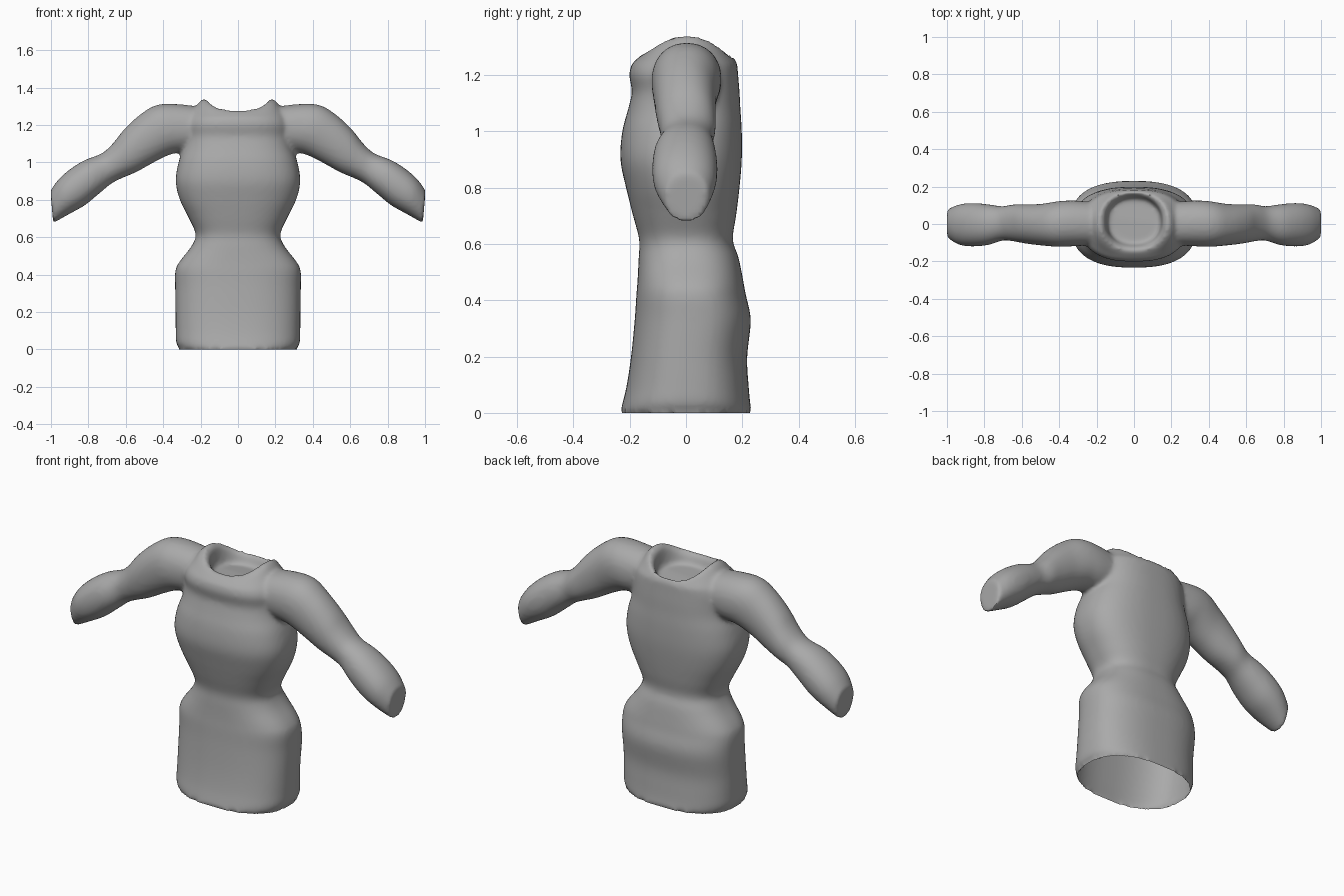
import bpy, bmesh, math
from mathutils import Vector

if "Cube" in bpy.data.objects:
    bpy.data.objects.remove(bpy.data.objects["Cube"])

SEG = 64


def spline(rows, steps=4):
    """Smoothly interpolated rows of station values (Catmull-Rom)."""
    out = []
    for i in range(len(rows) - 1):
        p = [rows[max(0, min(len(rows) - 1, i + k))] for k in (-1, 0, 1, 2)]
        for s in range(steps):
            t = s / steps
            out.append([0.5 * (2 * b + (c - a) * t + (2 * a - 5 * b + 4 * c - d) * t ** 2
                               + (3 * b - a - 3 * c + d) * t ** 3) for a, b, c, d in zip(*p)])
    return out + [list(rows[-1])]


def loft(bm, rings):
    """Closed skin through a list of rings of points."""
    vs = [[bm.verts.new(p) for p in r] for r in rings]
    for a, b in zip(vs, vs[1:]):
        for i in range(SEG):
            j = (i + 1) % SEG
            bm.faces.new((a[i], a[j], b[j], b[i]))
    bm.faces.new(vs[0][::-1])
    bm.faces.new(vs[-1])


def power(v, n):
    return math.copysign(abs(v) ** (2 / n), v)


def body_ring(z, hx, front, back, n=2.5):
    pts = []
    for i in range(SEG):
        a = 2 * math.pi * i / SEG
        y = power(math.sin(a), n)
        pts.append(Vector((hx * power(math.cos(a), n),
                           (front + back) / 2 + y * (back - front) / 2, z)))
    return pts


# Body stations: height, half width, front y, back y
BODY = [(0.0, .31, -.235, .235), (.035, .33, -.225, .228), (.1, .333, -.21, .222),
        (.2, .334, -.195, .217), (.33, .336, -.182, .230), (.42, .335, -.176, .212),
        (.47, .312, -.172, .203), (.55, .25, -.168, .187), (.615, .226, -.166, .166),
        (.7, .262, -.188, .178), (.8, .311, -.213, .19), (.9, .333, -.233, .198),
        (1.0, .318, -.226, .198), (1.08, .29, -.205, .193), (1.14, .28, -.192, .190),
        (1.2, .28, -.202, .185), (1.24, .265, -.192, .182)]
# Arm stations: upper edge x,z, lower edge x,z, front y, back y
ARM = [(.15, 1.29, .15, 1.07, -.11, .11), (.33, 1.312, .29, 1.055, -.118, .125),
       (.44, 1.305, .36, 1.043, -.122, .122), (.53, 1.25, .45, 1.0, -.115, .108),
       (.61, 1.175, .54, .95, -.105, .105), (.67, 1.10, .615, .918, -.093, .105),
       (.73, 1.047, .675, .888, -.088, .095), (.82, 1.012, .74, .835, -.112, .105),
       (.90, .962, .82, .77, -.12, .112), (.96, .908, .90, .725, -.112, .105),
       (1.003, .85, .988, .675, -.075, .08)]

bm = bmesh.new()

# Torso, rising into the neckline rim and turning down into its hollow
rings = [body_ring(*r) for r in spline(BODY)]
for hx, front, back, lift in ((.205, -.165, .178, -.005), (.18, -.14, .168, .012),
                              (.155, -.12, .15, -.012), (.14, -.105, .135, -.05)):
    ring = body_ring(1.27 + lift, hx, front, back, 2.3)
    for p in ring:
        p.z += 0.062 * abs(p.x / hx) ** 3 * (lift > -.04) - 0.10 * max(p.y, 0)
    rings.append(ring)
loft(bm, rings)

# Arms, mirrored
for side in (-1, 1):
    rings = []
    for ux, uz, lx, lz, front, back in spline(ARM):
        top, low = Vector((side * ux, 0, uz)), Vector((side * lx, 0, lz))
        ring = []
        for i in range(SEG):
            a = 2 * math.pi * i / SEG
            p = (top + low) / 2 + (top - low) / 2 * power(math.sin(a), 2.15)
            p.y = (front + back) / 2 + power(math.cos(a), 2.15) * (back - front) / 2
            ring.append(p)
        rings.append(ring)
    loft(bm, rings)

bmesh.ops.recalc_face_normals(bm, faces=bm.faces)
me = bpy.data.meshes.new("garment")
bm.to_mesh(me)
bm.free()
garment = bpy.data.objects.new("garment", me)
bpy.context.collection.objects.link(garment)

# Blend sleeves and body into one soft skin
fuse = garment.modifiers.new("fuse", 'REMESH')
fuse.mode = 'VOXEL'
fuse.voxel_size = 0.012
soften = garment.modifiers.new("soften", 'SMOOTH')
soften.factor = 0.5
soften.iterations = 7
bpy.context.view_layer.objects.active = garment
garment.select_set(True)
for name in ("fuse", "soften"):
    bpy.ops.object.modifier_apply(modifier=name)

# Open the hem
bm = bmesh.new()
bm.from_mesh(garment.data)
floor = [f for f in bm.faces if f.calc_center_median().z < 0.03 and f.normal.z < -0.75]
bmesh.ops.delete(bm, geom=floor, context='FACES')
for v in bm.verts:
    if v.is_boundary:
        v.co.z = 0.0
bm.to_mesh(garment.data)
bm.free()

cloth = bpy.data.materials.new("grey cloth")
cloth.diffuse_color = (0.4, 0.4, 0.4, 1)
cloth.use_nodes = True
cloth.node_tree.nodes["Principled BSDF"].inputs["Base Color"].default_value = cloth.diffuse_color
garment.data.materials.clear()
garment.data.materials.append(cloth)
bpy.ops.object.shade_smooth_by_angle(angle=math.radians(50))
